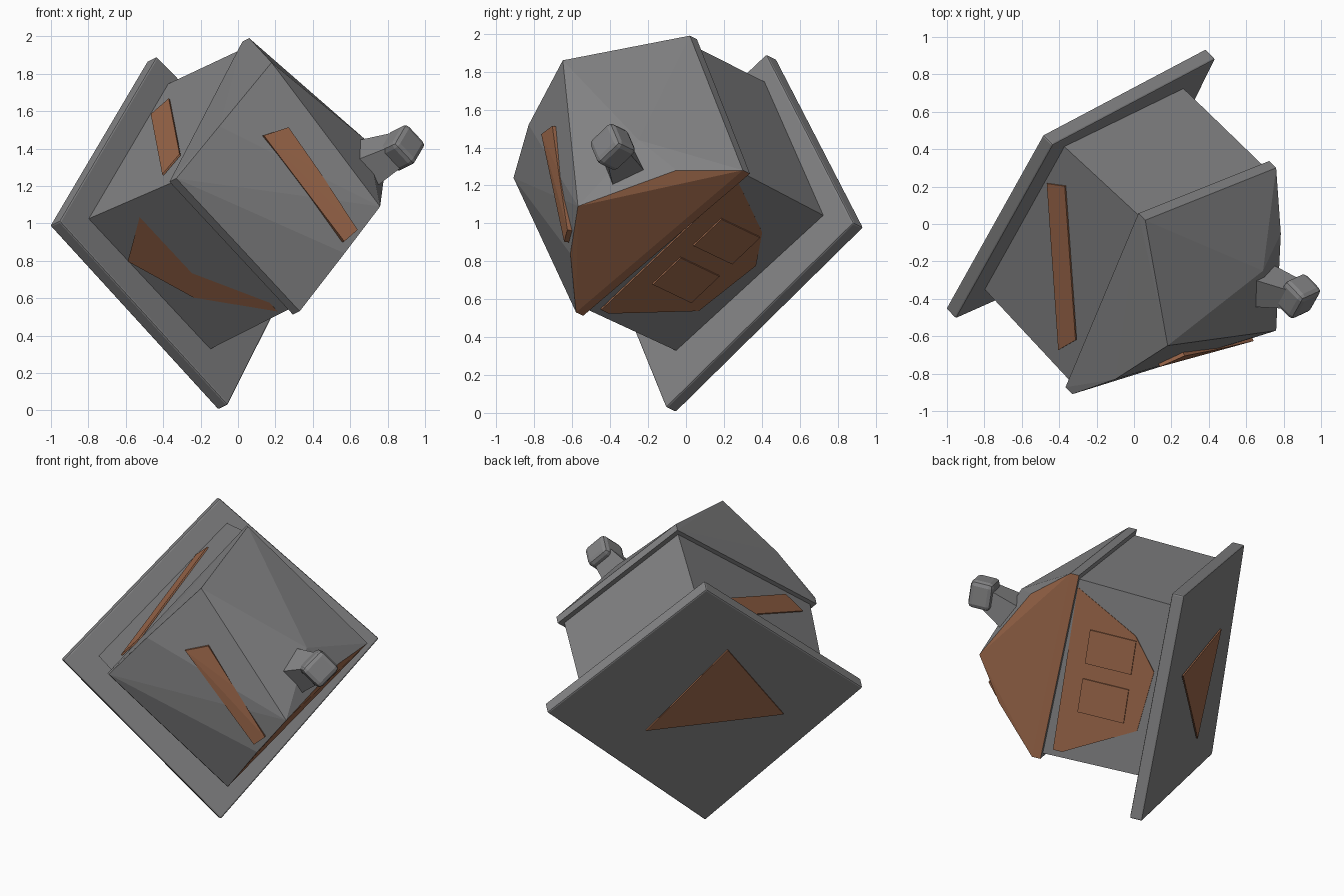
import bpy, bmesh
from mathutils import Vector

if "Cube" in bpy.data.objects:
    bpy.data.objects.remove(bpy.data.objects["Cube"])

# Tilted frame of the toppled house: U and V along the base slab, M out of it
M = Vector((0.66, -0.68, 0.325)).normalized()
V = Vector((0.65, 0.30, -0.70))
V = (V - M * V.dot(M)).normalized()
U = V.cross(M).normalized()
if U.z < 0:
    U.negate()


def material(name, rgb):
    mat = bpy.data.materials.new(name)
    mat.diffuse_color = (*rgb, 1.0)
    mat.use_nodes = True
    mat.node_tree.nodes["Principled BSDF"].inputs["Base Color"].default_value = mat.diffuse_color
    return mat


STONE = material("dark_stone", (0.23, 0.23, 0.235))
RUST = material("rust", (0.34, 0.14, 0.07))


def at(u, v, m):
    return U * u + V * v + M * m


def make(name, points, bevel=0.0, mat=STONE):
    """Closed convex solid around a few corner points."""
    bm = bmesh.new()
    for p in points:
        bm.verts.new(p)
    res = bmesh.ops.convex_hull(bm, input=bm.verts)
    junk = [g for g in res["geom_interior"] if isinstance(g, bmesh.types.BMVert)]
    if junk:
        bmesh.ops.delete(bm, geom=junk, context='VERTS')
    bmesh.ops.dissolve_limit(bm, angle_limit=0.03, verts=bm.verts, edges=bm.edges)
    bmesh.ops.recalc_face_normals(bm, faces=bm.faces)
    me = bpy.data.meshes.new(name)
    bm.to_mesh(me)
    bm.free()
    me.materials.append(mat)
    ob = bpy.data.objects.new(name, me)
    bpy.context.collection.objects.link(ob)
    if bevel:
        mod = ob.modifiers.new("soft_edges", 'BEVEL')
        mod.width, mod.segments = bevel, 2
    return ob


def box(name, u, v, m, bevel=0.0, mat=STONE):
    return make(name, [at(a, b, c) for a in u for b in v for c in m], bevel, mat)


def patch(name, points, normal, height=0.006):
    """Very thin rust-coloured layer lying on a surface."""
    return make(name, [p + normal * d for p in points for d in (-0.004, height)], mat=RUST)


# base slab
slab = [Vector(p) for p in ((-0.98, -0.48, 1.0), (-0.46, 0.45, 1.88),
                            (0.41, 0.91, 0.99), (-0.08, -0.08, 0.015))]
make("base_slab", [p + M * d for p in slab for d in (-0.04, 0.04)], 0.01)

# roof corners: eaves, ridge ends, and swell points on the two bowed slopes
eaves = [Vector(p) for p in ((0.06, 0.02, 1.99), (-0.33, -0.91, 1.24),
                             (0.33, -0.58, 0.53), (0.76, 0.30, 1.28))]
T, E = Vector((0.18, -0.65, 1.86)), Vector((0.76, -0.57, 1.09))
B1, B2 = Vector((-0.10, -0.83, 1.52)), Vector((0.57, -0.61, 0.84))
swell = [B1, B2, Vector((0.69, -0.25, 1.44)), Vector((0.785, -0.05, 1.28))]

# walls reach up to the underside of the eaves
mid = sum(eaves, Vector()) / 4
make("house_walls", [at(u, v, 0) for u in (0.12, 1.25) for v in (-1.34, -0.34)]
     + [p.lerp(mid, 0.05) - M * 0.04 for p in eaves])

# gabled roof, rust-coloured on one gable
roof = make("gable_roof", eaves + [p - M * 0.055 for p in eaves] + [T, E] + swell)
roof.data.materials.append(RUST)
for f in roof.data.polygons:
    if f.normal.dot(V) > 0.8:
        f.material_index = 1

# two windows on the end wall
for i, u in enumerate((0.54, 0.86)):
    box(f"window_{i + 1}", (u - 0.11, u + 0.11), (-0.37, -0.325), (0.24, 0.54), mat=RUST)

# chimney: tapering stem sunk into the roof, and a rounded cap
c = Vector((0.88, -0.39, 1.405))
cu, cv, cm = c.dot(U), c.dot(V), c.dot(M)
foot = Vector((0.64, -0.33, 1.29))
make("chimney", [p + U * (a * r) + V * (b * r) for p, r in ((c, 0.065), (foot, 0.11))
                 for a in (-1, 1) for b in (-1, 1)])
box("chimney_cap", (cu - 0.09, cu + 0.09), (cv - 0.085, cv + 0.085),
    (cm - 0.08, cm + 0.07), 0.03)

# rust patches on walls, roof and underside
patch("end_wall_rust", [at(u, -0.34, m) for u, m in
      ((1.22, 0.66), (1.0, 0.25), (0.8, 0.1), (0.4, 0.15), (0.15, 0.6), (0.15, 0.66))], V)
patch("side_wall_rust", [at(0.12, -1.34 + s, t * 0.66) for s, t in
      ((0.32, 0.08), (0.05, 0.68), (0.15, 0.95), (0.97, 0.95), (0.68, 0.35))], -U, 0.015)
patch("far_wall_rust", [at(u, -1.34, m) for u, m in
      ((0.98, 0.06), (1.06, 0.16), (0.34, 0.66), (0.2, 0.6))], -V)
A, B, C = slab[:3]
patch("underside_rust", [B + (A - B) * s + (C - B) * t - M * 0.04 for s, t in
      ((0.35, 0.21), (0.43, 0.8), (0.84, 0.34))], -M)
front = (B2 - B1).cross(T - B1).normalized()
front = -front if front.y > 0 else front
patch("roof_rust", [B1.lerp(B2, s).lerp(T.lerp(E, s), t) for s, t in
      ((0.22, 0.3), (0.3, 0.62), (0.6, 0.55), (0.97, 0.4), (0.95, 0.1))], front, 0.03)
